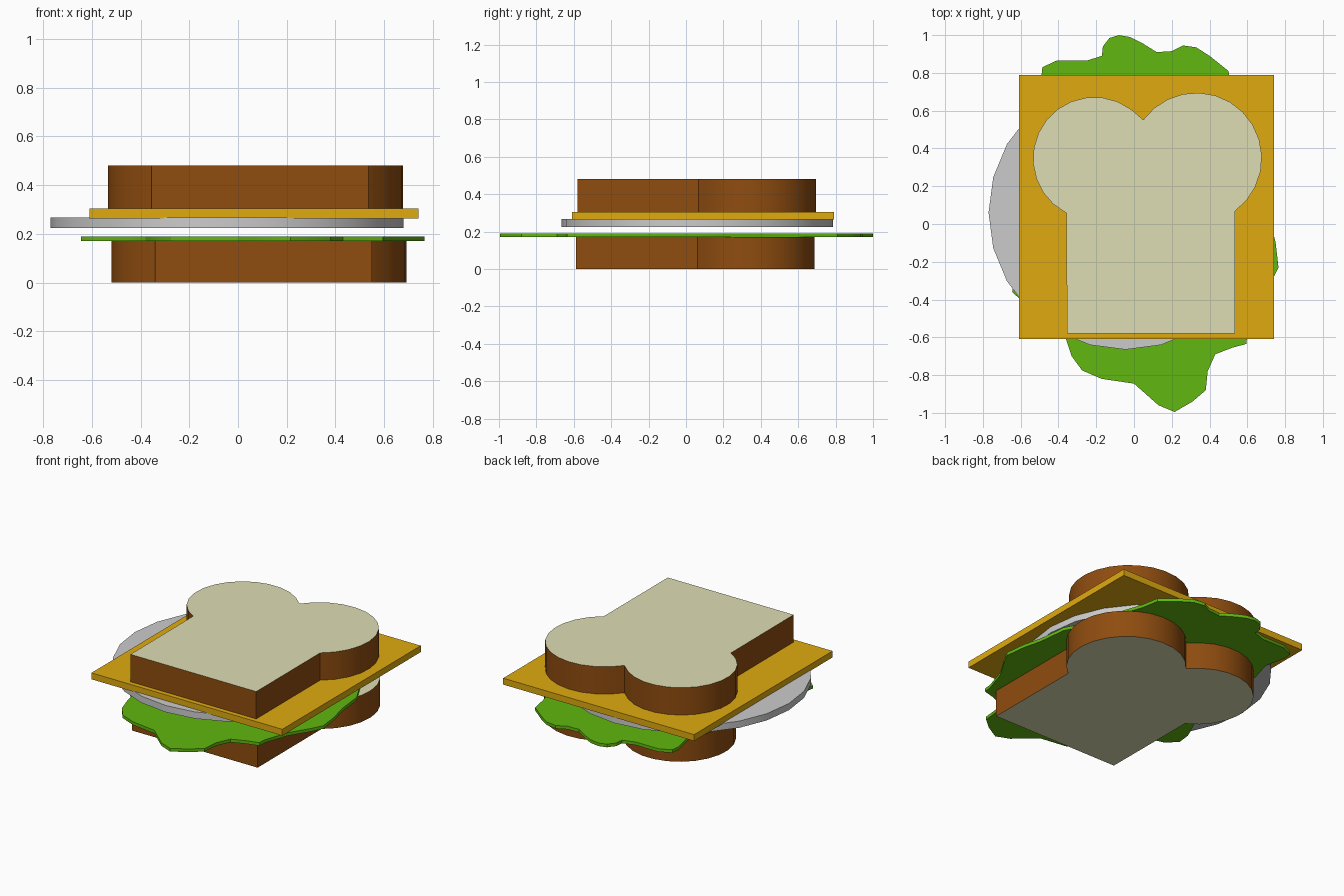
import bpy, bmesh
from math import cos, sin, radians

if "Cube" in bpy.data.objects:
    bpy.data.objects.remove(bpy.data.objects["Cube"])


def srgb(*rgb):
    return tuple((c / 12.92 if c <= 0.04 else ((c + 0.055) / 1.055) ** 2.4) for c in rgb)


def material(name, rgb):
    m = bpy.data.materials.new(name)
    m.diffuse_color = (*srgb(*rgb), 1)
    m.use_nodes = True
    m.node_tree.nodes["Principled BSDF"].inputs["Base Color"].default_value = m.diffuse_color
    return m


def arc(cx, cy, r, a0, a1, n):
    return [(cx + r * cos(radians(a0 + (a1 - a0) * i / n)),
             cy + r * sin(radians(a0 + (a1 - a0) * i / n))) for i in range(n + 1)]


def slab(name, outline, z0, z1, side=None, cap=None, smooth=True):
    """Counter-clockwise outline extruded from z0 to z1."""
    bm = bmesh.new()
    base = bm.faces.new([bm.verts.new((x, y, z0)) for x, y in outline])
    out = bmesh.ops.extrude_face_region(bm, geom=[base], use_keep_orig=True)
    for v in out["geom"]:
        if isinstance(v, bmesh.types.BMVert):
            v.co.z = z1
    bmesh.ops.recalc_face_normals(bm, faces=bm.faces[:])
    for f in bm.faces:
        f.material_index = 1 if cap and abs(f.normal.z) > 0.5 else 0
    mesh = bpy.data.meshes.new(name)
    bm.to_mesh(mesh)
    bm.free()
    for m in (side, cap):
        if m:
            mesh.materials.append(m)
    ob = bpy.data.objects.new(name, mesh)
    bpy.context.collection.objects.link(ob)
    if smooth:
        bpy.ops.object.select_all(action='DESELECT')
        ob.select_set(True)
        bpy.context.view_layer.objects.active = ob
        bpy.ops.object.shade_smooth_by_angle(angle=radians(30))
    return ob


crust = material("crust", (0.56, 0.30, 0.06))
crumb = material("crumb", (0.87, 0.87, 0.71))
gold = material("cheese", (0.88, 0.67, 0.06))
green = material("lettuce", (0.38, 0.72, 0.06))

# Bread: square body with two round lobes
bread = [(-0.355, -0.58), (0.535, -0.58)]
bread += arc(0.33, 0.348, 0.347, -54, 144, 14)
bread += arc(-0.21, 0.347, 0.325, 39, 243, 14)[1:]
slab("top_bread", bread, 0.305, 0.48, crust, crumb)
slab("bottom_bread", [(x + 0.015, y - 0.007) for x, y in bread], 0, 0.172, crust, crumb)

# Cheese slice
slab("cheese_slice", [(-0.61, -0.61), (0.74, -0.61), (0.74, 0.79), (-0.61, 0.79)],
     0.264, 0.305, gold, smooth=False)

# Round meat slice
slab("meat_slice", arc(-0.045, 0.06, 0.725, 0, 345, 23), 0.225, 0.268)

# Lettuce leaf with a ragged edge
leaf = [(0.5, 0.81), (0.4, 0.89), (0.33, 0.935), (0.26, 0.945), (0.2, 0.915), (0.12, 0.91),
        (0.04, 0.96), (-0.02, 0.99), (-0.08, 1.0), (-0.13, 0.985), (-0.165, 0.94),
        (-0.17, 0.89), (-0.25, 0.865), (-0.41, 0.865), (-0.485, 0.83), (-0.49, 0.78),
        (-0.46, 0.64), (-0.5, 0.5), (-0.52, 0.3), (-0.53, 0.05), (-0.58, -0.15),
        (-0.635, -0.27), (-0.645, -0.36), (-0.58, -0.42), (-0.47, -0.45), (-0.38, -0.53),
        (-0.36, -0.61), (-0.33, -0.7), (-0.275, -0.775), (-0.17, -0.82), (0, -0.845),
        (0.13, -0.96), (0.215, -0.995), (0.31, -0.94), (0.38, -0.88), (0.39, -0.78),
        (0.43, -0.69), (0.52, -0.655), (0.595, -0.635), (0.6, -0.58), (0.65, -0.43),
        (0.73, -0.3), (0.765, -0.23), (0.75, -0.1), (0.72, 0.02), (0.7, 0.2),
        (0.62, 0.35), (0.57, 0.55), (0.52, 0.7)]
slab("lettuce_leaf", leaf[::1], 0.17, 0.19, green)
